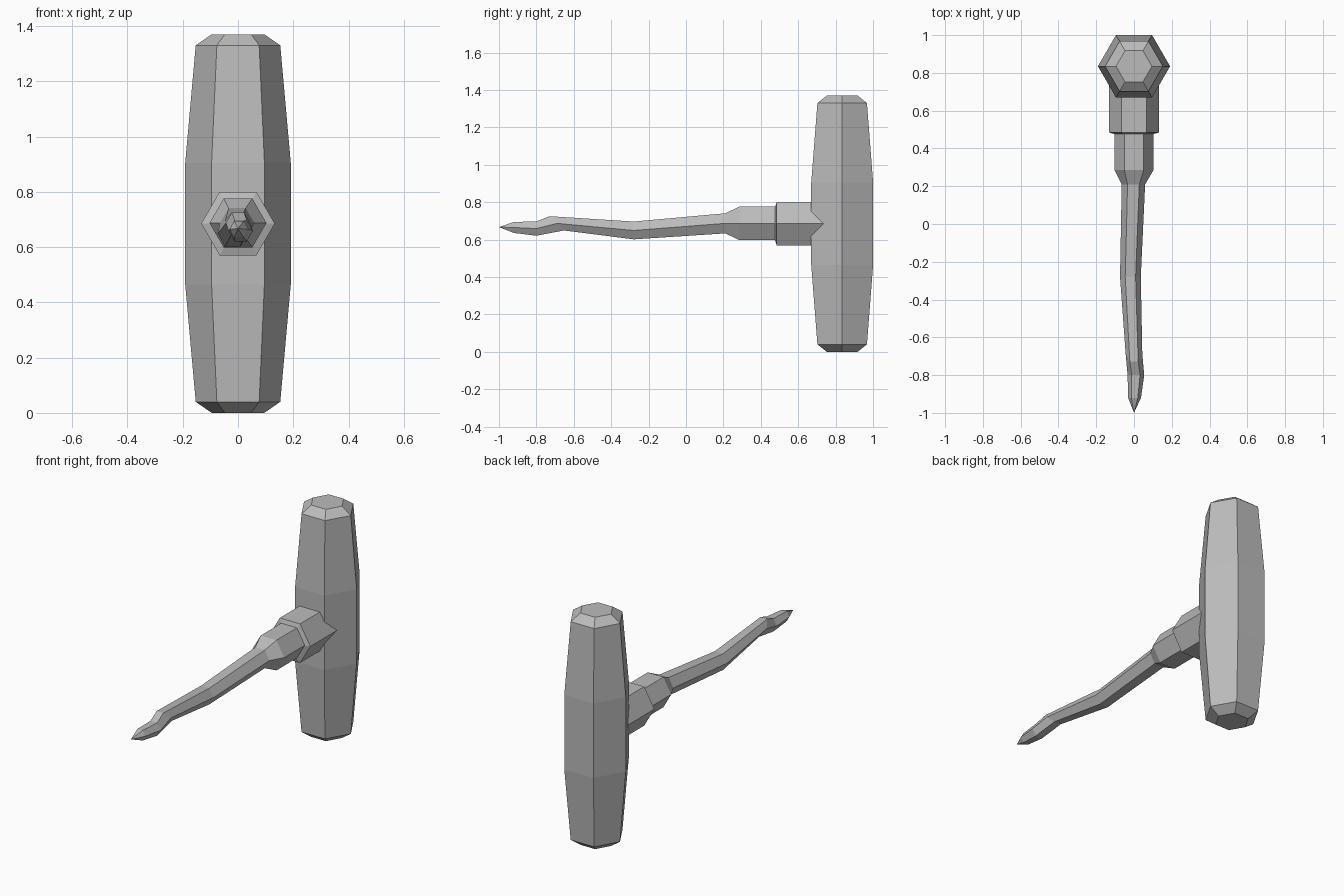
import bpy, bmesh
from math import cos, sin, tau
from mathutils import Vector

cube = bpy.data.objects.get("Cube")
if cube:
    bpy.data.objects.remove(cube)

gray = bpy.data.materials.new("plain gray")
gray.use_nodes = True
gray.diffuse_color = (0.5, 0.5, 0.5, 1)
gray.node_tree.nodes["Principled BSDF"].inputs["Base Color"].default_value = (0.5, 0.5, 0.5, 1)


def hex_loft(name, rings, axis_v):
    """Loft hexagons given as (centre, radius, lean); radius 0 makes a point."""
    bm = bmesh.new()
    loops = []
    for centre, r, lean in rings:
        c = Vector(centre)
        if r == 0:
            loops.append([bm.verts.new(c)] * 6)
            continue
        v = Vector(axis_v) + Vector((0, lean, 0))
        loops.append([bm.verts.new(c + r * (cos(tau * i / 6) * Vector((1, 0, 0))
                                            + sin(tau * i / 6) * v)) for i in range(6)])
    for a, b in zip(loops, loops[1:]):
        for i in range(6):
            j = (i + 1) % 6
            bm.faces.new(dict.fromkeys((a[i], a[j], b[j], b[i])))
    for loop in (loops[0], loops[-1]):
        if loop[0] is not loop[1]:
            bm.faces.new(loop)
    bmesh.ops.recalc_face_normals(bm, faces=bm.faces)
    mesh = bpy.data.meshes.new(name)
    bm.to_mesh(mesh)
    bm.free()
    mesh.materials.append(gray)
    obj = bpy.data.objects.new(name, mesh)
    bpy.context.collection.objects.link(obj)


# Barrel-shaped upright grip, mirrored about its middle
half = [(0, 0.095), (0.04, 0.153), (0.465, 0.191)]
profile = half + [(1.37 - z, r) for z, r in reversed(half)]
hex_loft("grip", [((0, 0.835, z), r, 0) for z, r in profile], (0, 1, 0))

# Collar joining the grip
hex_loft("collar", [((0, y, 0.685), r, 0) for y, r in
                    [(0.475, 0.1), (0.485, 0.133), (0.8, 0.133)]], (0, 0, 1))

# Ferrule tapering into a crooked pointed shaft
shaft = [((0, 0.5, 0.687), 0.103, 0),
         ((0, 0.285, 0.687), 0.103, 0),
         ((-0.003, 0.21, 0.687), 0.062, 0),
         ((-0.019, -0.28, 0.649), 0.055, 0),
         ((0, -0.69, 0.687), 0.044, -1.0),
         ((0.01, -0.8, 0.659), 0.044, 0),
         ((0.003, -0.92, 0.665), 0.034, 0),
         ((0, -1, 0.667), 0, 0)]
hex_loft("shaft", shaft, (0, 0, 1))
